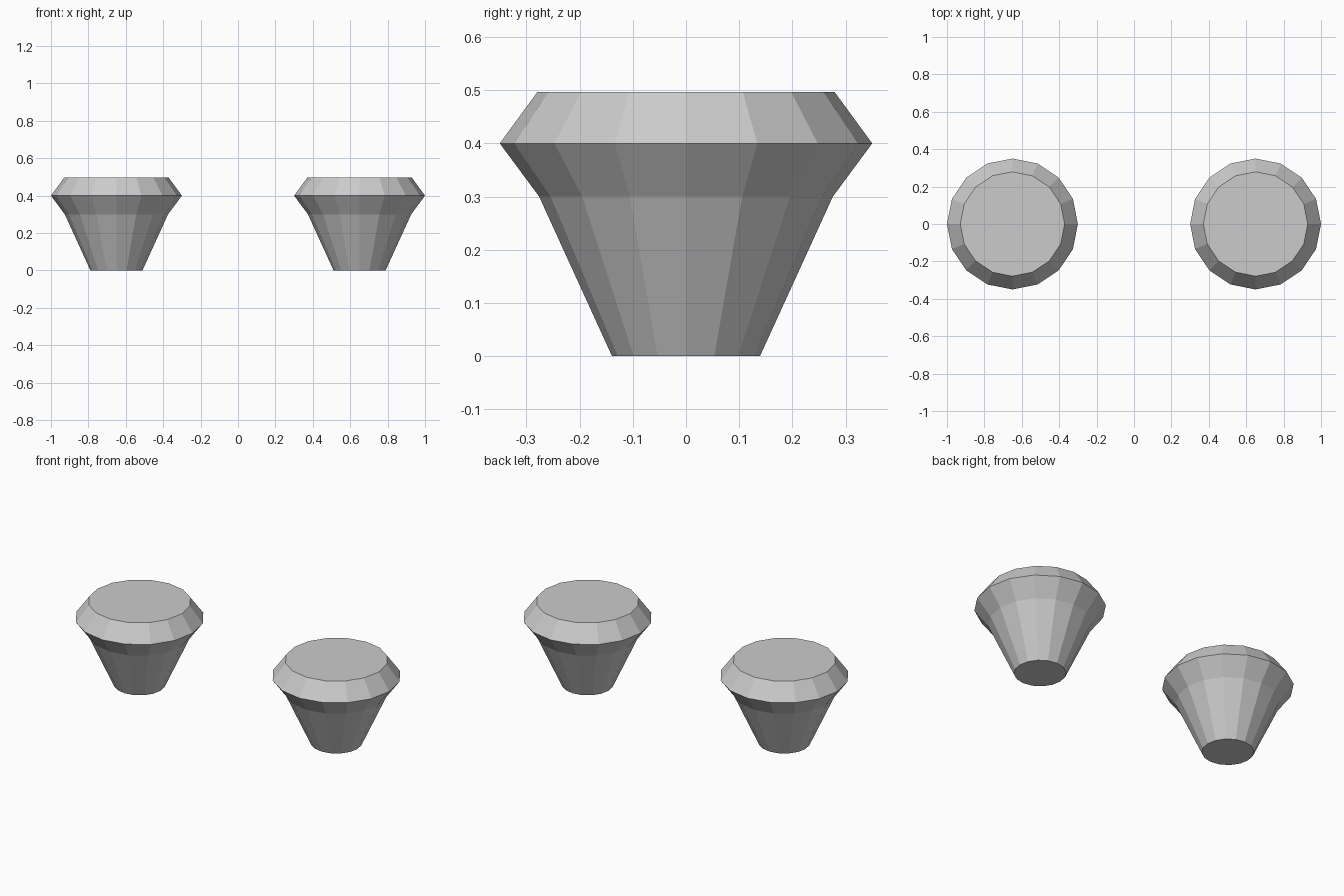
import bpy, bmesh
from math import cos, sin, tau

if "Cube" in bpy.data.objects:
    bpy.data.objects.remove(bpy.data.objects["Cube"])

SIDES = 16


def turned(name, profile, x):
    """Flat-faced solid of revolution from (radius, z) points, capped at both ends."""
    bm = bmesh.new()
    rings = [[bm.verts.new((r * cos(tau * i / SIDES), r * sin(tau * i / SIDES), z))
              for i in range(SIDES)] for r, z in profile]
    for low, high in zip(rings, rings[1:]):
        for i in range(SIDES):
            j = (i + 1) % SIDES
            bm.faces.new((low[i], low[j], high[j], high[i]))
    bm.faces.new(rings[0][::-1])
    bm.faces.new(rings[-1])
    mesh = bpy.data.meshes.new(name)
    bm.to_mesh(mesh)
    bm.free()
    obj = bpy.data.objects.new(name, mesh)
    obj.location.x = x
    bpy.context.collection.objects.link(obj)


# Matching left and right knobs: tapered stem below a double-bevelled cap
for side, x in (("left", -0.65), ("right", 0.65)):
    turned(side + "_stem", [(0.139, 0), (0.276, 0.3)], x)
    turned(side + "_cap", [(0.276, 0.3), (0.35, 0.4), (0.279, 0.497)], x)
